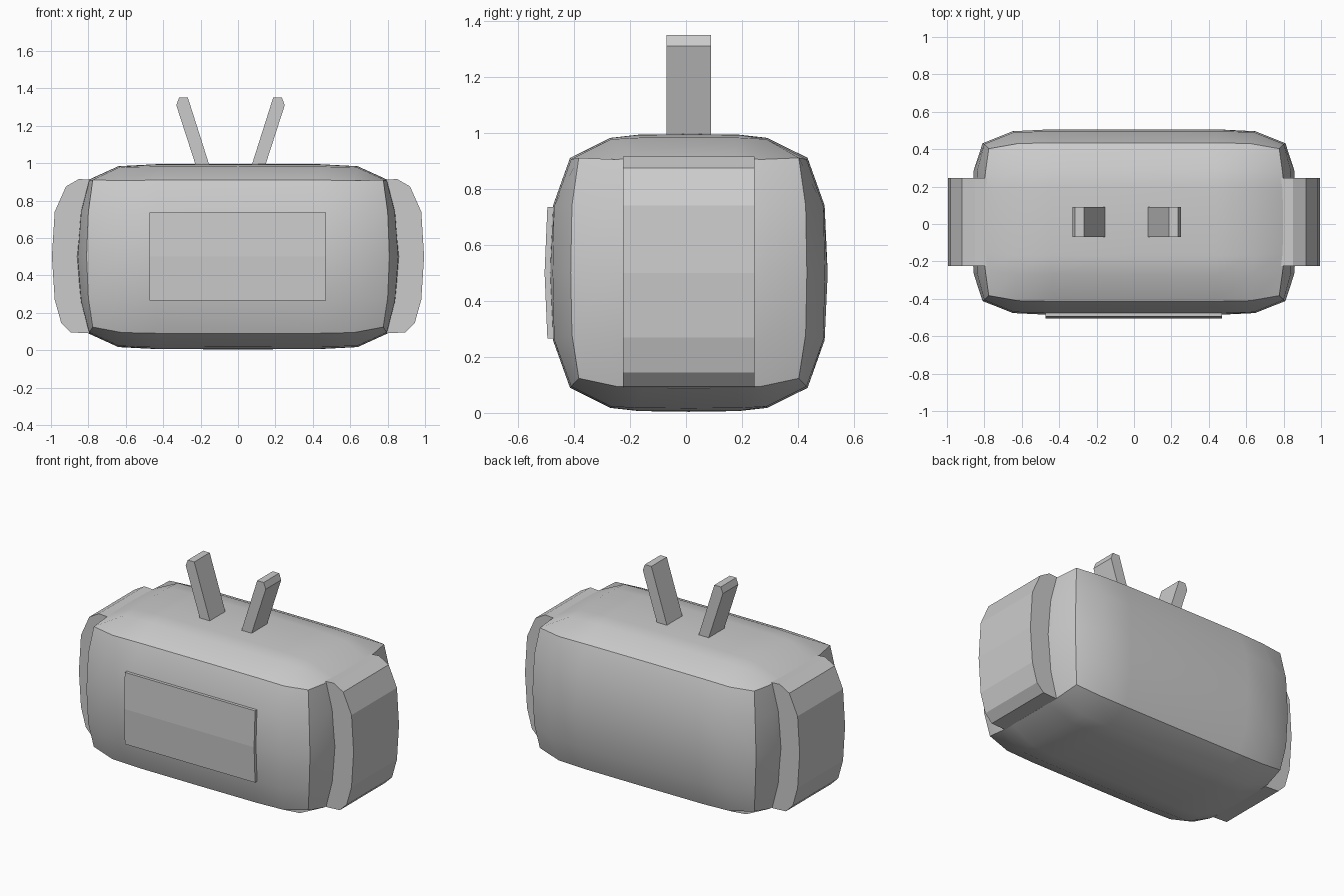
import bpy, bmesh, math

if "Cube" in bpy.data.objects:
    bpy.data.objects.remove(bpy.data.objects["Cube"])


def finish(bm, name, smooth=True):
    bmesh.ops.remove_doubles(bm, verts=bm.verts, dist=1e-5)
    bmesh.ops.recalc_face_normals(bm, faces=bm.faces)
    mesh = bpy.data.meshes.new(name)
    bm.to_mesh(mesh)
    bm.free()
    ob = bpy.data.objects.new(name, mesh)
    bpy.context.collection.objects.link(ob)
    if smooth:
        bpy.ops.object.select_all(action='DESELECT')
        ob.select_set(True)
        bpy.context.view_layer.objects.active = ob
        bpy.ops.object.shade_smooth_by_angle(angle=math.radians(30))
    return ob


def prism(name, to3d, pts, a, b):
    """Closed profile swept from a to b."""
    bm = bmesh.new()
    ra = [bm.verts.new(to3d(p, a)) for p in pts]
    rb = [bm.verts.new(to3d(p, b)) for p in pts]
    n = len(pts)
    for i in range(n):
        bm.faces.new((ra[i], ra[(i + 1) % n], rb[(i + 1) % n], rb[i]))
    caps = [bm.faces.new(ra), bm.faces.new(rb)]
    bmesh.ops.triangulate(bm, faces=caps)
    return finish(bm, name, False)


# Body: bulged cube grid, levels per axis and inward drop at each level
HALF = (0.867, 0.496, 0.496)
CENTRE = (0, 0.01, 0.5)
LEVELS = ((0, 0.55, 0.8, 1), (0, 0.42, 0.66, 1), (0, 0.585, 1))
# DROP[axis][other axis]: how far the axis shrinks at the other axis' levels
DROP = (
    (None, (0, 0.004, 0.012, 0.066), (0, 0.028, 0.078)),
    ((0, 0.0, 0.02, 0.15), None, (0, 0.022, 0.145)),
    ((0, 0.004, 0.025, 0.172), (0, 0.005, 0.028, 0.172), None),
)


def body_point(idx):
    out = []
    for a in range(3):
        d1, d2 = sorted(DROP[a][b][abs(idx[b])] for b in range(3) if b != a)
        shrink = 1 - d2 - 0.4 * d1
        if a == 2 and idx[2] > 0 and d1 > 0.1:
            shrink = 1 - d2
        t = math.copysign(LEVELS[a][abs(idx[a])], idx[a])
        out.append(CENTRE[a] + HALF[a] * t * shrink)
    return out


bm = bmesh.new()
for axis in range(3):
    b, c = (axis + 1) % 3, (axis + 2) % 3
    nb, nc, na = len(LEVELS[b]) - 1, len(LEVELS[c]) - 1, len(LEVELS[axis]) - 1
    for side in (-na, na):
        for i in range(-nb, nb):
            for j in range(-nc, nc):
                quad = []
                for di, dj in ((0, 0), (1, 0), (1, 1), (0, 1)):
                    idx = [0, 0, 0]
                    idx[axis], idx[b], idx[c] = side, i + di, j + dj
                    quad.append(bm.verts.new(body_point(idx)))
                bm.faces.new(quad)
finish(bm, "body")

# Side panels wrapped around both ends
outer = [(0.775, 0.91), (0.85, 0.915), (0.92, 0.875), (0.98, 0.74), (0.995, 0.5),
         (0.98, 0.27), (0.945, 0.145), (0.895, 0.095), (0.795, 0.09)]
inner = [(0.835, 0.26), (0.86, 0.5), (0.835, 0.74)]
for sign, name in ((-1, "left_side_panel"), (1, "right_side_panel")):
    prism(name, lambda p, y: (sign * p[0], y, p[1]), outer + inner, -0.225, 0.245)

# Front screen with a slightly bowed face
screen = [(-0.495, 0.265), (-0.505, 0.5), (-0.495, 0.735),
          (-0.472, 0.735), (-0.484, 0.5), (-0.472, 0.265)]
prism("screen", lambda p, x: (x, p[0], p[1]), screen, -0.473, 0.47)

# Antennas leaning outward
antenna = [(0.072, 0.985), (0.145, 0.985), (0.25, 1.31), (0.235, 1.35), (0.188, 1.35)]
prism("right_antenna", lambda p, y: (p[0], y, p[1]), antenna, -0.07, 0.09)
prism("left_antenna", lambda p, y: (-0.08 - p[0], y, p[1]), antenna, -0.07, 0.09)
